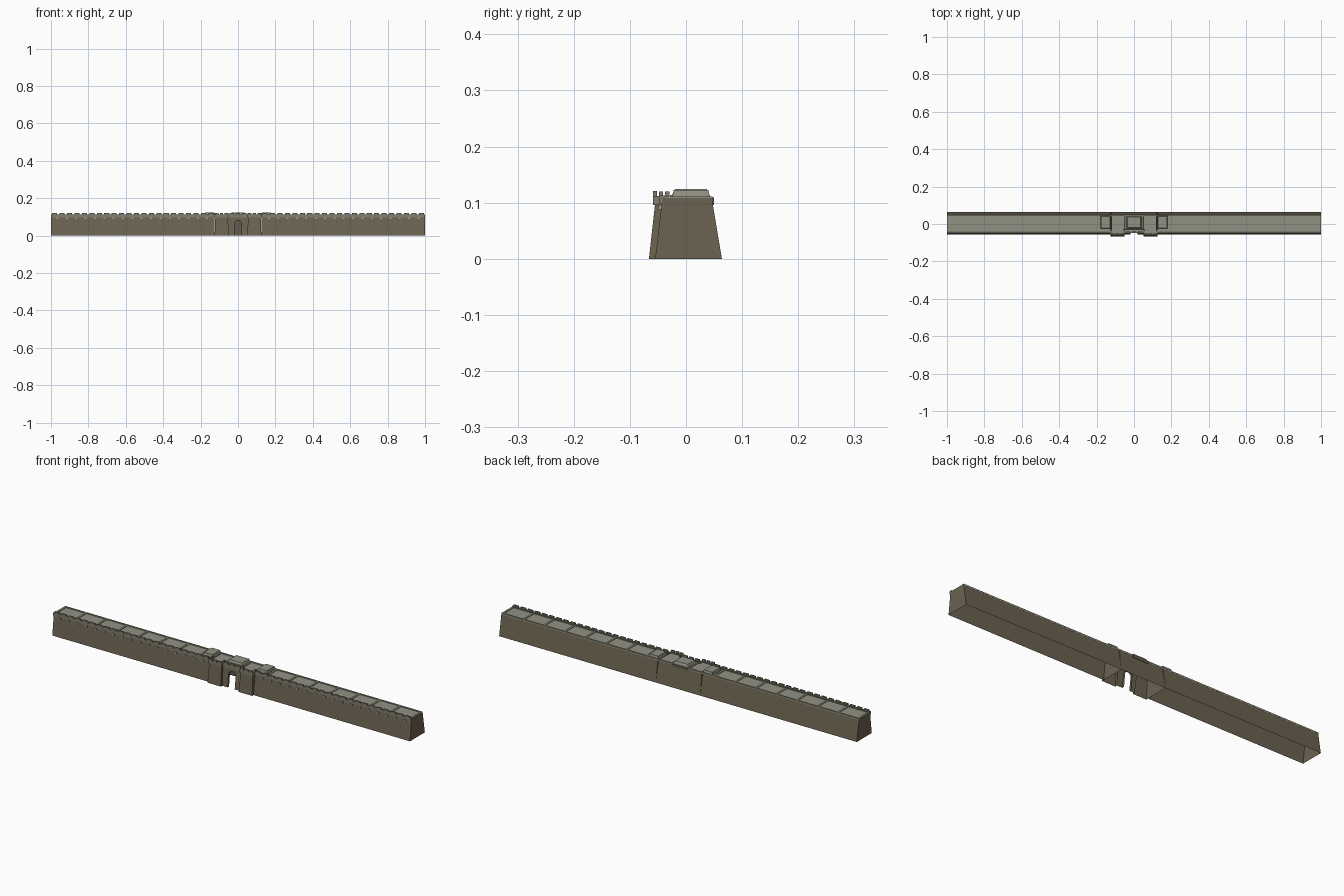
import bpy, bmesh, math

if "Cube" in bpy.data.objects:
    bpy.data.objects.remove(bpy.data.objects["Cube"])


def mat(name, c):
    m = bpy.data.materials.new(name)
    m.diffuse_color = (*c, 1)
    m.use_nodes = True
    m.node_tree.nodes["Principled BSDF"].inputs["Base Color"].default_value = m.diffuse_color
    return m


WALL = mat("brown stone", (0.150, 0.124, 0.083))
DECK = mat("grey paving", (0.290, 0.285, 0.225))
PARAPET = mat("parapet stone", (0.215, 0.205, 0.155))
SPOUT = mat("pale spout stone", (0.36, 0.37, 0.24))
TOP = 0.108


def finish(bm, name, mats, normals=True):
    if normals:
        bmesh.ops.recalc_face_normals(bm, faces=bm.faces)
    me = bpy.data.meshes.new(name)
    bm.to_mesh(me)
    bm.free()
    for m in mats:
        me.materials.append(m)
    ob = bpy.data.objects.new(name, me)
    bpy.context.collection.objects.link(ob)
    return ob


def add_box(bm, x0, x1, y0, y1, z0, z1, inset=0.0):
    """Box, optionally tapering towards its top."""
    lo = [bm.verts.new(p) for p in
          ((x0, y0, z0), (x1, y0, z0), (x1, y1, z0), (x0, y1, z0))]
    i = inset
    hi = [bm.verts.new(p) for p in
          ((x0 + i, y0 + i, z1), (x1 - i, y0 + i, z1),
           (x1 - i, y1 - i, z1), (x0 + i, y1 - i, z1))]
    bm.faces.new(lo[::-1])
    bm.faces.new(hi)
    for k in range(4):
        n = (k + 1) % 4
        bm.faces.new((lo[k], lo[n], hi[n], hi[k]))


def boxes(name, material, items):
    bm = bmesh.new()
    for it in items:
        add_box(bm, *it)
    return finish(bm, name, [material])


def shell(name, low, high, skip=()):
    """Hollow battered wall, open underneath, with a paved top."""
    bm = bmesh.new()
    a = [bm.verts.new((x, y, 0)) for x, y in low]
    b = [bm.verts.new((x, y, TOP)) for x, y in high]
    for k in range(len(a)):
        n = (k + 1) % len(a)
        if k not in skip:
            bm.faces.new((a[k], a[n], b[n], b[k]))
    bm.faces.new(b).material_index = 1
    return finish(bm, name, [WALL, DECK])


# Long curtain walls on both sides of the gate
F0, F1, B0, B1 = -0.055, -0.042, 0.064, 0.046
G = 0.125
for name, x0, x1 in (("left_wall", -1, -G), ("right_wall", G, 1)):
    shell(name, [(x0, F0), (x1, F0), (x1, B0), (x0, B0)],
          [(x0, F1), (x1, F1), (x1, B1), (x0, B1)])

# Gatehouse body with two projecting bastions; edge 3 is the open gateway
T = 0.05
W = 0.02


def gate_plan(front, mid, back, d):
    return [(-G + d, front), (-T - d, front), (-T - d, mid), (-W, mid),
            (W, mid), (T + d, mid), (T + d, front), (G - d, front),
            (G - d, back), (-G + d, back)]


shell("gatehouse", gate_plan(-0.066, F0, B0, 0),
      gate_plan(-0.054, F1, B1, 0.004), skip=(3,))

# Arched lintel over the gateway, with short reveals
bm = bmesh.new()


def fy(z):
    return F0 + (F1 - F0) * z / TOP


arch = [(-W, 0)] + [(-W * math.cos(math.pi * k / 8),
                     0.064 + 0.018 * math.sin(math.pi * k / 8))
                    for k in range(9)] + [(W, 0)]
edge = [bm.verts.new((x, fy(z), z)) for x, z in arch]
inner = [bm.verts.new((x, fy(z) + 0.012, z)) for x, z in arch]
c0 = bm.verts.new((-W, fy(TOP), TOP))
c1 = bm.verts.new((W, fy(TOP), TOP))
bm.faces.new(edge[1:-1] + [c1, c0])
for k in range(len(arch) - 1):
    bm.faces.new((edge[k], edge[k + 1], inner[k + 1], inner[k]))
finish(bm, "gate_arch", [WALL])

# Front parapets: a solid band with merlons on top
band, merlons = [], []


def parapet(x0, x1, y0, y1, z0, zm, zt, count):
    band.append((x0, x1, y0, y1, z0, zm))
    p = (x1 - x0) / count
    for k in range(count):
        c = x0 + (k + 0.5) * p
        merlons.append((c - p * 0.34, c + p * 0.34, y0, y0 + 0.007, zm, zt))


for s in (-1, 1):
    a, b = sorted((s * G, s * 1.0))
    parapet(a, b, -0.048, -0.037, 0.098, 0.113, 0.120, 22)
    a, b = sorted((s * T, s * G))
    parapet(a, b, -0.059, -0.048, 0.096, 0.112, 0.121, 3)
    # Bastion side parapets
    for x in (s * (T + 0.004), s * (G - 0.004)):
        band.append((x - 0.004, x + 0.004, -0.048, -0.030, 0.098, 0.112))
        merlons.append((x - 0.004, x + 0.004, -0.037, -0.029, 0.112, 0.120))
parapet(-T, T, -0.048, -0.039, 0.096, 0.112, 0.120, 3)
boxes("front_parapet", PARAPET, band)
boxes("merlons", PARAPET, merlons)

# Drain spouts in a row under the parapet
boxes("spouts", SPOUT,
      [(s * x - 0.005, s * x + 0.005, -0.049, -0.043, 0.088, 0.096)
       for s in (-1, 1) for x in [0.165 + 0.05 * k for k in range(17)]])

# Rear lip and cross ribs which divide the walkway into bays
ribs = [(-1, 1, 0.039, 0.047, 0.104, 0.111)]
for s in (-1, 1):
    for k in range(8):
        x = s * (0.994 - k * 0.115)
        ribs.append((x - 0.005, x + 0.005, -0.037, 0.040, 0.107, 0.111))
boxes("walkway_ribs", DECK, ribs)

# Raised platforms beside and over the gate
boxes("platforms", DECK,
      [(x - 0.027, x + 0.027, -0.025, 0.043, 0.107, 0.123, 0.003)
       for x in (-0.152, 0.152)] +
      [(-T, T, -0.030, 0.044, 0.107, 0.114, 0.002),
       (-0.040, 0.040, -0.025, 0.042, 0.114, 0.124, 0.005)])

# Small ledge on the rear of the gatehouse
boxes("rear_ledge", WALL, [(-0.045, 0.045, 0.040, 0.050, 0.096, 0.109)])
